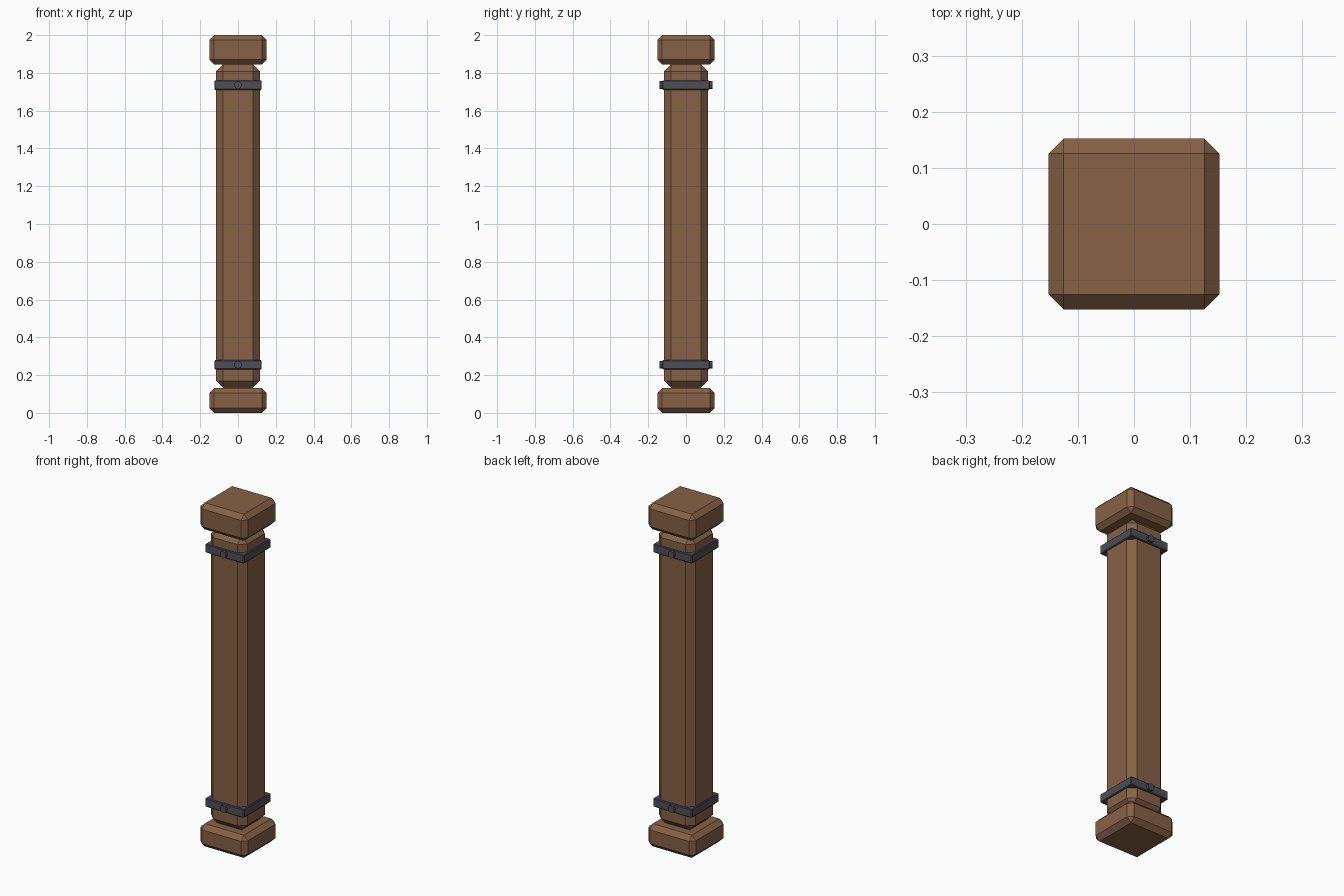
import bpy
import math

default_cube = bpy.data.objects.get("Cube")
if default_cube:
    bpy.data.objects.remove(default_cube, do_unlink=True)


def make_material(name, colour):
    mat = bpy.data.materials.new(name)
    mat.use_nodes = True
    mat.diffuse_color = colour
    mat.node_tree.nodes["Principled BSDF"].inputs["Base Color"].default_value = colour
    return mat


wood = make_material("brown wood", (0.242, 0.12, 0.062, 1))
iron = make_material("dark iron", (0.076, 0.078, 0.095, 1))


def chamfered_block(name, half_width, bottom, top, chamfer, mat):
    """Square block from bottom to top with every edge chamfered."""
    bpy.ops.mesh.primitive_cube_add(size=1, location=(0, 0, (bottom + top) / 2))
    block = bpy.context.object
    block.name = name
    block.scale = (2 * half_width, 2 * half_width, top - bottom)
    bpy.ops.object.transform_apply(location=False, rotation=False, scale=True)
    bevel = block.modifiers.new("chamfer", "BEVEL")
    bevel.width = chamfer
    bevel.segments = 1
    block.data.materials.append(mat)
    return block


# Wooden post with its base and capital
chamfered_block("base", 0.152, 0, 0.132, 0.026, wood)
chamfered_block("shaft", 0.117, 0.132, 1.845, 0.038, wood)
chamfered_block("capital", 0.152, 1.845, 2, 0.026, wood)

# Iron bands, each with a rivet on the front and back
for place, z in (("lower", 0.255), ("upper", 1.735)):
    chamfered_block(place + "_band", 0.125, z - 0.025, z + 0.025, 0.004, iron)
    for side, y in (("front", -0.125), ("back", 0.125)):
        bpy.ops.mesh.primitive_cylinder_add(
            vertices=8, radius=0.021, depth=0.028,
            location=(0, y, z), rotation=(math.pi / 2, 0, 0))
        rivet = bpy.context.object
        rivet.name = f"{place}_{side}_rivet"
        rivet.data.materials.append(iron)
